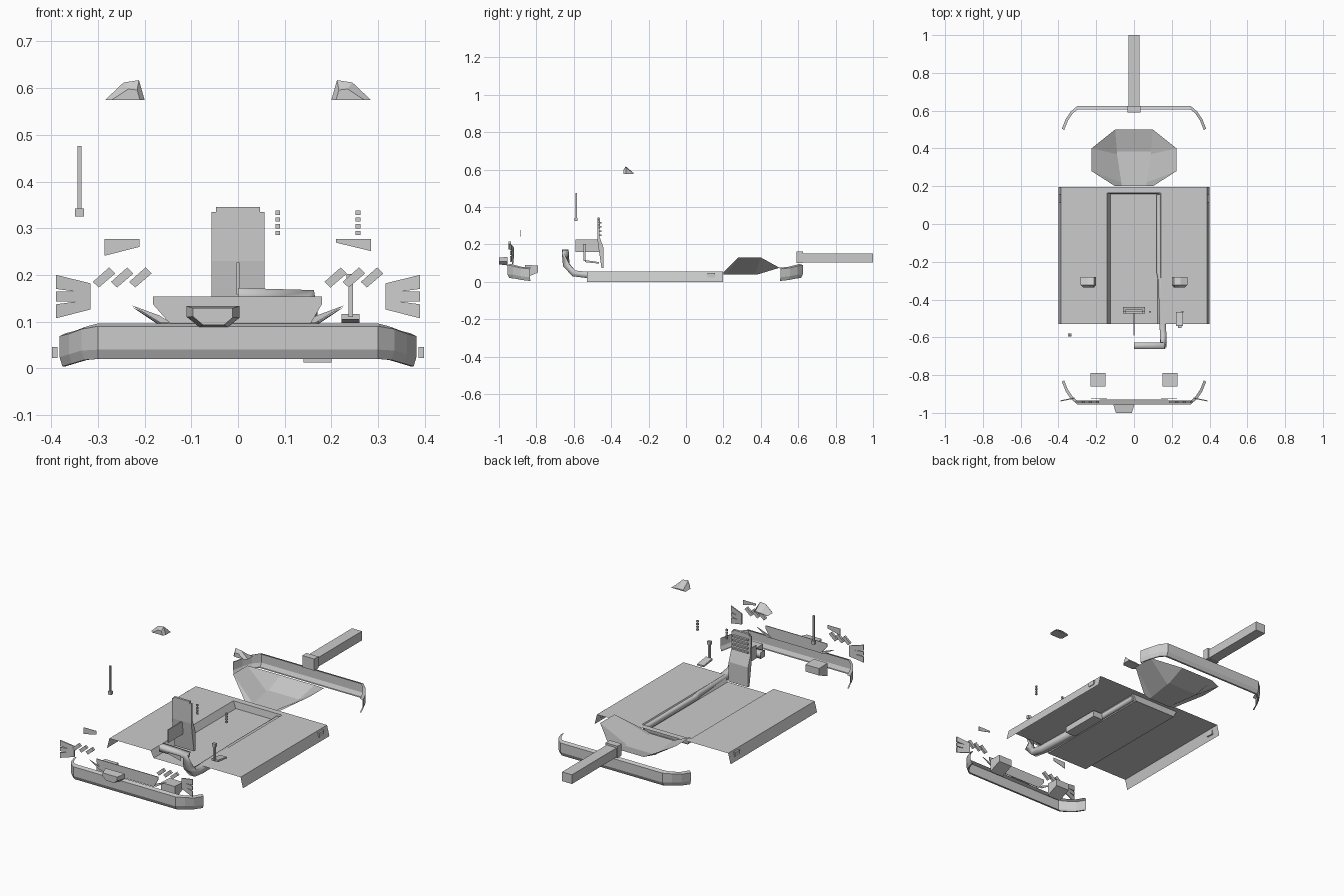
import bpy, bmesh, math
from mathutils import Matrix, Vector

cube = bpy.data.objects.get("Cube")
if cube:
    bpy.data.objects.remove(cube, do_unlink=True)


def add(name, bm):
    bmesh.ops.recalc_face_normals(bm, faces=bm.faces)
    me = bpy.data.meshes.new(name)
    bm.to_mesh(me)
    bm.free()
    ob = bpy.data.objects.new(name, me)
    bpy.context.collection.objects.link(ob)
    return ob


def box(name, lo, hi):
    lo, hi = Vector(lo), Vector(hi)
    bm = bmesh.new()
    bmesh.ops.create_cube(bm, size=1)
    for v in bm.verts:
        v.co = (lo + hi) / 2 + v.co * (hi - lo)
    return add(name, bm)


def loft(name, sections, closed=False):
    """Skin a row of cross-sections; closed makes a capped solid."""
    bm = bmesh.new()
    rows = [[bm.verts.new(p) for p in s] for s in sections]
    n = len(rows[0])
    for a, b in zip(rows, rows[1:]):
        for i in range(n if closed else n - 1):
            j = (i + 1) % n
            bm.faces.new((a[i], a[j], b[j], b[i]))
    if closed:
        bm.faces.new(rows[0])
        bm.faces.new(rows[-1])
    return add(name, bm)


def plate(name, outline, y, depth=0.004):
    """Extrude an x/z outline along y."""
    return loft(name, [[(x, yy, z) for x, z in outline]
                       for yy in (y, y + depth)], True)


def flip(outline, s):
    return [(s * x, z) for x, z in outline]


SIDES = (("left", 1), ("right", -1))

# Floor pan with sloped skirts and an open-fronted central recess
half = [(0.4, 0.0), (0.386, 0.055), (0.143, 0.055), (0.125, 0.02)]
section = [(-x, z) for x, z in half] + half[::-1]
loft("floor_pan", [[(x, y, z) for x, z in section] for y in (-0.53, 0.165)])
top = [(x, max(z, 0.055) if abs(x) < 0.2 else z) for x, z in section]
loft("floor_pan_rear", [[(x, y, z) for x, z in top] for y in (0.165, 0.197)])
loft("recess_back_wall", [[(-0.125, 0.16, 0.02), (0.125, 0.16, 0.02)],
                          [(-0.143, 0.165, 0.055), (0.143, 0.165, 0.055)]])
for side, s in SIDES:
    plate_y = sorted((s * 0.387, s * 0.398))
    box("skirt_socket_" + side, (plate_y[0], 0.115, 0.022), (plate_y[1], 0.155, 0.046))

# Rear well: open bowl with octagonal rim
rim = [(0.1, 0.2, 0.05), (0.225, 0.28, 0.13), (0.225, 0.4, 0.13), (0.1, 0.5, 0.075)]
base = [(0.067, 0.2, 0.04), (0.067, 0.22, 0.04), (0.09, 0.37, 0.04), (0.09, 0.385, 0.04)]


def ring(pts):
    return pts + [(-x, y, z) for x, y, z in reversed(pts)]


loft("rear_well", [ring(rim), ring(base)])
loft("rear_well_back", [[rim[3], base[3]], [(-x, y, z) for x, y, z in (rim[3], base[3])]])
loft("rear_well_floor", [[p, (-p[0], p[1], p[2])] for p in base])


# Wraparound bumpers
def bumper(name, y0, d):
    # x, setback, bottom, top
    path = [(0.3, 0, 0.02, 0.096), (0.335, 0.03, 0.018, 0.09),
            (0.362, 0.07, 0.01, 0.08), (0.382, 0.12, 0.004, 0.075)]
    secs = []
    for i, (x, sb, lo, hi) in enumerate(path):
        ix, iy = (0, 0.02) if i == 0 else (-0.012, 0.008)
        y = y0 + d * sb
        secs.append([(x + ix, y + d * iy, hi), (x, y, hi - 0.006), (x, y, lo + 0.02),
                     (x + ix * 0.5, y + d * (iy * 0.5), lo), (x + ix, y + d * iy, lo)])
    mirrored = [[(-x, y, z) for x, y, z in s] for s in reversed(secs)]
    loft(name, mirrored + secs)


bumper("front_bumper", -0.955, 1)
bumper("rear_bumper", 0.625, -1)

# Segmented rear beam
box("beam_mount", (-0.035, 0.59, 0.1), (0.035, 0.625, 0.162))
for i in range(6):
    y = 0.625 + i * 0.0625
    box(f"beam_segment_{i + 1}", (-0.029, y, 0.103), (0.029, y + 0.0625, 0.152))

# Exhaust pipe, square in section
cu = bpy.data.curves.new("exhaust_pipe", "CURVE")
cu.dimensions = "3D"
cu.twist_mode = "Z_UP"
cu.bevel_depth = 0.024
cu.bevel_resolution = 0
cu.use_fill_caps = True
path = [(0, -0.645, 0.155), (0.15, -0.645, 0.155), (0.155, -0.64, 0.09),
        (0.155, -0.6, 0.045), (0.152, -0.53, 0.037), (0.145, -0.3, 0.037),
        (0.132, -0.26, 0.037), (0.132, 0.155, 0.037)]
sp = cu.splines.new("POLY")
sp.points.add(len(path) - 1)
for p, co in zip(sp.points, path):
    p.co = (*co, 1)
    p.tilt = math.pi / 4
    p.radius = 0.7 if co[1] > -0.29 else 1
bpy.context.collection.objects.link(bpy.data.objects.new("exhaust_pipe", cu))
box("muffler", (0.14, -0.3, 0.012), (0.2, -0.08, 0.045))

# Centre console: upright panel with slats, and a fin plate ahead of it
panel = [(-0.49, 0.23), (-0.474, 0.335), (-0.464, 0.335), (-0.462, 0.24),
         (-0.44, 0.18), (-0.44, 0.075), (-0.452, 0.075), (-0.466, 0.17)]
panel[0] = (-0.474, 0.23)
loft("console_panel", [[(x, y, z) for y, z in panel] for x in (-0.057, 0.057)], True)
box("console_cap", (-0.047, -0.474, 0.325), (0.047, -0.462, 0.345))
for i in range(4):
    z = 0.245 + i * 0.022
    box(f"console_slat_{i + 1}", (-0.045, -0.466, z), (0.045, -0.452, z + 0.008))
box("console_fin", (-0.003, -0.59, 0.158), (0.003, -0.465, 0.227))

# Front panel and intake scoop
plate("front_panel", [(-0.182, 0.154), (0.18, 0.154), (0.18, 0.138), (0.155, 0.095),
                      (-0.145, 0.095), (-0.182, 0.137)], -0.93)
scoop = [(-0.11, 0.133), (0.003, 0.133), (0.003, 0.108), (-0.022, 0.088),
         (-0.082, 0.088), (-0.11, 0.11)]
loft("intake_scoop", [[(x, -0.955, z) for x, z in scoop],
                      [(-0.054 + (x + 0.054) * 0.75, -1.0, 0.113 + (z - 0.113) * 0.8)
                       for x, z in scoop]], True)

# Lamp boxes, corner fins, side blades and wing caps
blades = [[(0.39, 0.2), (0.39, 0.17), (0.316, 0.16), (0.316, 0.182)],
          [(0.39, 0.164), (0.39, 0.143), (0.316, 0.143), (0.316, 0.164)],
          [(0.39, 0.137), (0.39, 0.107), (0.316, 0.126), (0.316, 0.147)]]
cap_back = [(0.2, 0.575), (0.284, 0.575), (0.245, 0.612), (0.212, 0.617)]
cap_front = [(0.21, 0.575), (0.27, 0.575), (0.235, 0.598), (0.216, 0.596)]
for side, s in SIDES:
    xs = sorted((s * 0.15, s * 0.23))
    loft("lamp_box_" + side,
         [[(x, -0.86, 0.02), (x, -0.79, 0.05), (x, -0.79, 0.087), (x, -0.86, 0.09)]
          for x in xs], True)
    plate("corner_fin_" + side,
          flip([(0.228, 0.135), (0.168, 0.113), (0.143, 0.097), (0.165, 0.097)], s), -0.925)
    for i, blade in enumerate(blades):
        loft(f"side_blade_{side}_{i + 1}",
             [[(s * x, -0.925 - (x - 0.316) * 0.2 + t, z) for x, z in blade]
              for t in (0, 0.006)], True)
    loft("wing_cap_" + side, [[(s * x, -0.335, z) for x, z in cap_front],
                              [(s * x, -0.322, z) for x, z in cap_back],
                              [(s * x, -0.28, 0.575 + (z - 0.575) * 0.15)
                               for x, z in cap_back]], True)
    # Slanted indicator bars lean the same way on both sides
    for i in range(3):
        x = s * 0.248 + (i - 1) * 0.039
        plate(f"indicator_bar_{side}_{i + 1}",
              [(x - 0.024, 0.185), (x + 0.011, 0.216), (x + 0.024, 0.203),
               (x - 0.011, 0.173)], -0.948, 0.012)
plate("upper_plate_right", [(-0.286, 0.277), (-0.211, 0.277), (-0.211, 0.26),
                            (-0.286, 0.241)], -0.888, 0.002)
plate("upper_plate_left", [(0.21, 0.277), (0.285, 0.277), (0.285, 0.251),
                           (0.21, 0.269)], -0.888, 0.002)

# Aerial
box("aerial_rod", (-0.344, -0.592, 0.34), (-0.335, -0.584, 0.476))
box("aerial_base", (-0.349, -0.596, 0.325), (-0.33, -0.58, 0.342))

# Pedal and stem
loft("pedal", [[(x, -0.54, 0.105), (x, -0.465, 0.097), (x, -0.465, 0.105),
                (x, -0.54, 0.116)] for x in (0.222, 0.26)], True)
box("pedal_stem", (0.237, -0.547, 0.11), (0.246, -0.538, 0.2))
box("pedal_knob", (0.232, -0.55, 0.185), (0.251, -0.535, 0.202))

# Two columns of small buttons
for col, x in enumerate((0.085, 0.257)):
    for i in range(4):
        z = 0.285 + i * 0.0145
        box(f"button_{col + 1}_{i + 1}", (x - 0.005, -0.468, z), (x + 0.005, -0.46, z + 0.009))
